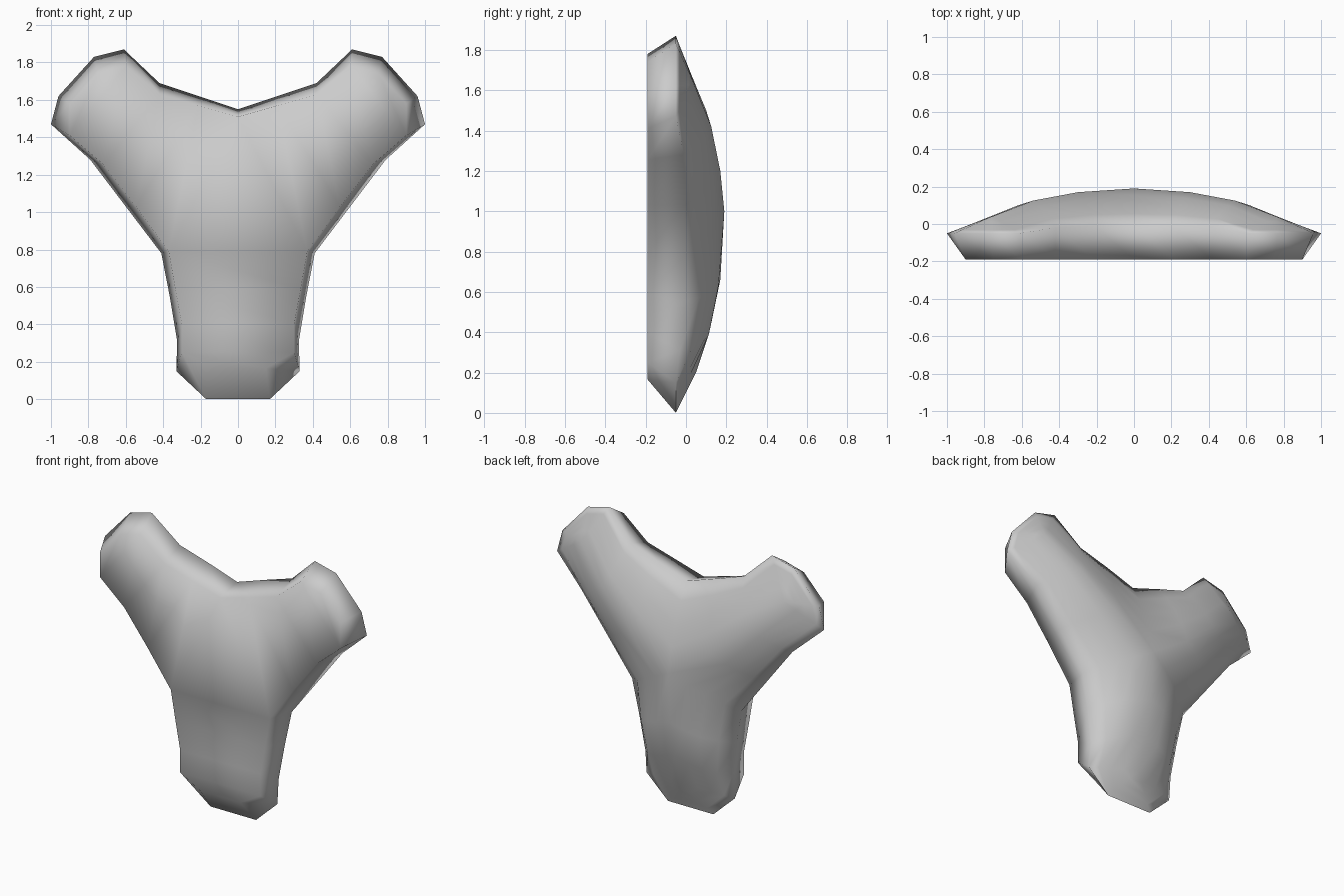
import bpy, bmesh, math

if "Cube" in bpy.data.objects:
    bpy.data.objects.remove(bpy.data.objects["Cube"])

# Spine of one half: (x, z, back height y)
S = {"foot": (0, .20, .05), "shin": (0, .42, .12), "stem": (0, .66, .17), "hub": (0, 1.0, .19),
     "shoulder": (.3, 1.2, .17), "arm": (.54, 1.42, .125), "hand": (.76, 1.63, .04)}

# Half outline from the foot round to the notch: rim x, z, y, front edge x, z, spine point
HALF = [(.17, 0, -.05, .15, .165, "foot"), (.33, .15, -.05, .30, .25, "foot"),
        (.325, .31, -.03, .30, .40, "shin"), (.365, .55, -.02, .335, .59, "stem"),
        (.41, .78, -.01, .37, .79, "hub"), (.60, 1.03, -.01, .545, 1.03, "shoulder"),
        (.79, 1.28, -.01, .72, 1.255, "arm"), (1, 1.47, -.05, .90, 1.41, "hand"),
        (.96, 1.62, -.05, .90, 1.58, "hand"), (.77, 1.83, -.05, .75, 1.74, "hand"),
        (.61, 1.87, -.05, .60, 1.78, "hand"), (.42, 1.69, -.02, .42, 1.63, "arm"),
        (.21, 1.62, -.01, .21, 1.57, "shoulder"), (0, 1.55, -.01, 0, 1.51, "hub")]

# Closed outline made by mirroring
outline = [(s, p) for s, part in ((1, HALF), (-1, HALF[-2::-1])) for p in part]
n = len(outline)
bm = bmesh.new()

# Flat front edge
rings = [[bm.verts.new((s * p[3], -.19, p[4])) for s, p in outline]]

# Rim and domed back: blend from the rim to the spine, straight at the tips, rounder on the stem
for t, rise in ((0, 0), (.2, .45), (.45, .8), (.7, .95), (1, 1)):
    ring = []
    for s, (x, z, y, _, _, name) in outline:
        sx, sz, sy = S[name]
        r = t if name in ("foot", "hand") else rise if z < .7 else (t + rise) / 2
        ring.append(bm.verts.new((s * (x + (sx - x) * t), y + (sy - y) * r, z + (sz - z) * t)))
    rings.append(ring)

for a, b in zip(rings, rings[1:]):
    for i in range(n):
        j = (i + 1) % n
        bm.faces.new((a[i], a[j], b[j], b[i]))

# Flat front plate: strips across the stem and both arms, meeting at a centre triangle
front = rings[0]


def plate(*ids):
    bm.faces.new([front[i] for i in ids])


for i in range(4):
    plate(i, i + 1, n - 2 - i, n - 1 - i)
for i, j in ((4, 13), (5, 12), (6, 11), (7, 10)):
    k = j - 1
    plate(i, i + 1, k, j)
    plate(n - 1 - i, n - 2 - i, n - 1 - k, n - 1 - j)
plate(4, 13, n - 5)

# Close the spine
bmesh.ops.remove_doubles(bm, verts=bm.verts, dist=.001)
bmesh.ops.recalc_face_normals(bm, faces=bm.faces)

mesh = bpy.data.meshes.new("three_armed_shell")
bm.to_mesh(mesh)
bm.free()
body = bpy.data.objects.new("three_armed_shell", mesh)
bpy.context.collection.objects.link(body)
bpy.context.view_layer.objects.active = body
body.select_set(True)
bpy.ops.object.shade_smooth_by_angle(angle=math.radians(105))
